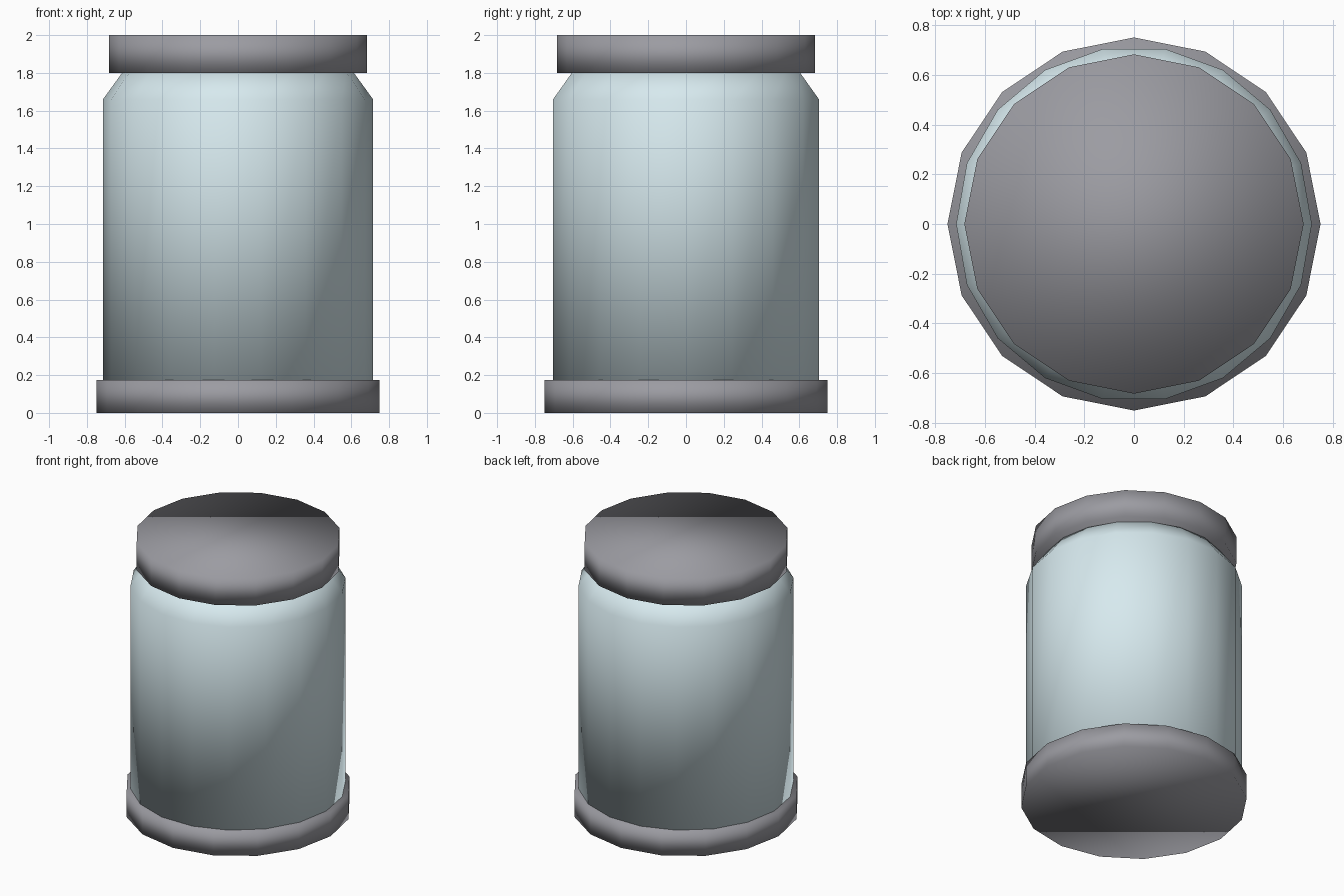
import bpy
import bmesh
from math import cos, sin, tau

if "Cube" in bpy.data.objects:
    bpy.data.objects.remove(bpy.data.objects["Cube"])


def material(name, color):
    mat = bpy.data.materials.new(name)
    mat.diffuse_color = color
    mat.use_nodes = True
    mat.node_tree.nodes["Principled BSDF"].inputs["Base Color"].default_value = mat.diffuse_color
    return mat


def turned(name, profile, sides, mat):
    """Closed solid turned around z from (radius, height) points."""
    bm = bmesh.new()
    rings = [[bm.verts.new((r * cos(tau * i / sides), r * sin(tau * i / sides), z))
              for i in range(sides)] for r, z in profile]
    for low, high in zip(rings, rings[1:]):
        for i in range(sides):
            j = (i + 1) % sides
            bm.faces.new((low[i], low[j], high[j], high[i]))
    bm.faces.new(rings[0][::-1])
    bm.faces.new(rings[-1])
    for face in bm.faces:
        face.smooth = True
    mesh = bpy.data.meshes.new(name)
    bm.to_mesh(mesh)
    bm.free()
    mesh.materials.append(mat)
    obj = bpy.data.objects.new(name, mesh)
    bpy.context.collection.objects.link(obj)
    return obj


metal = material("metal", (0.33, 0.33, 0.36, 1))
glass = material("glass", (0.68, 0.82, 0.86, 1))

# Base plate, jar with sloped shoulder, and lid
turned("base", [(0.75, 0.0), (0.75, 0.175)], 16, metal)
turned("glass_jar", [(0.715, 0.17), (0.715, 1.66), (0.61, 1.805)], 18, glass)
turned("lid", [(0.682, 1.8), (0.682, 2.0)], 16, metal)
